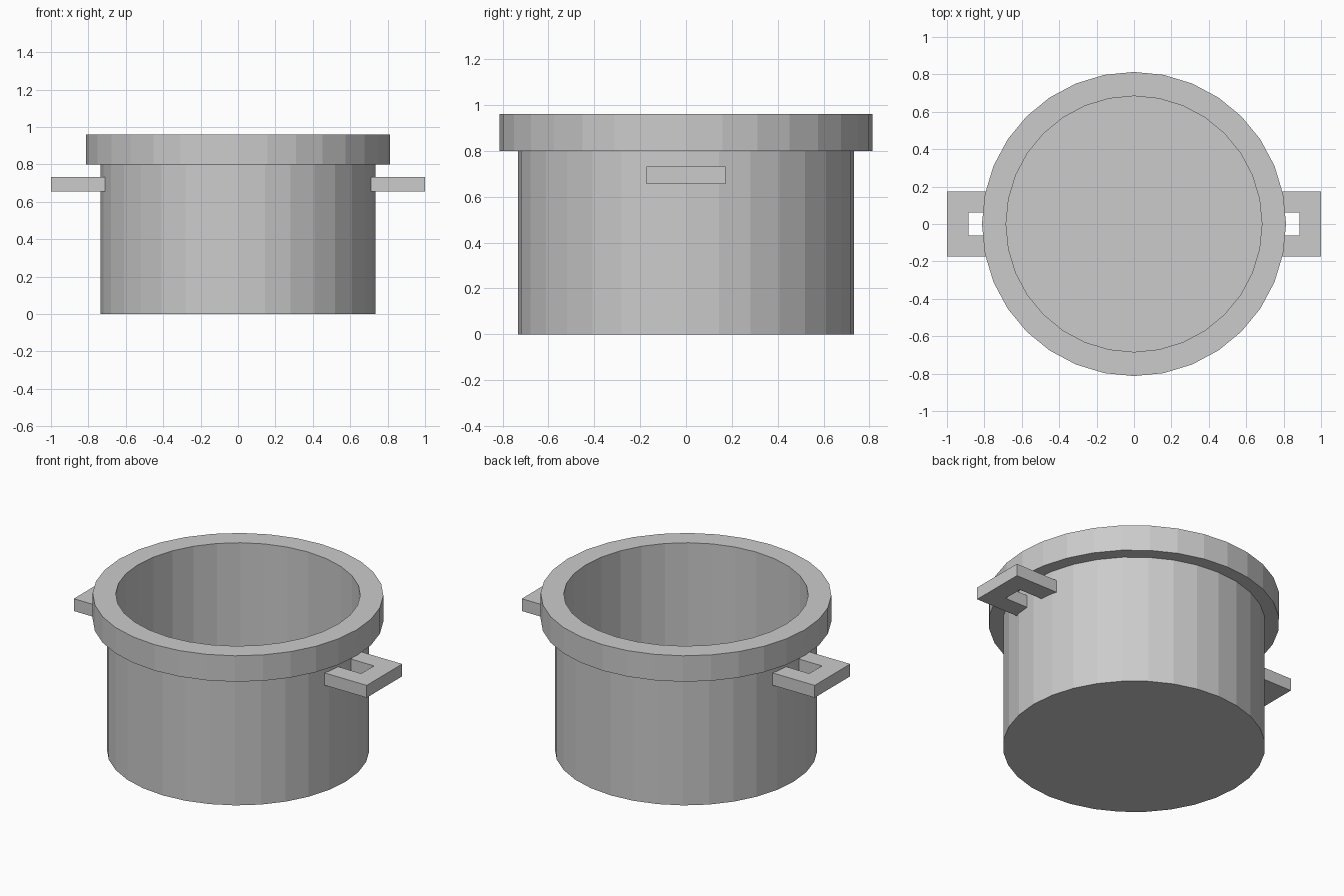
import bpy
import bmesh
import math

cube = bpy.data.objects.get("Cube")
if cube:
    bpy.data.objects.remove(cube, do_unlink=True)

SIDES = 32
BODY_R, RIM_R, INNER_R = 0.734, 0.813, 0.684
FLOOR_Z, RIM_Z, TOP_Z = 0.05, 0.80, 0.96

metal = bpy.data.materials.new("grey metal")
metal.use_nodes = True
grey = (0.6, 0.6, 0.6, 1.0)
metal.diffuse_color = grey
metal.node_tree.nodes["Principled BSDF"].inputs["Base Color"].default_value = grey


def finish(name, bm):
    """Turn a bmesh into a flat-shaded object."""
    bmesh.ops.recalc_face_normals(bm, faces=bm.faces)
    mesh = bpy.data.meshes.new(name)
    bm.to_mesh(mesh)
    bm.free()
    mesh.materials.append(metal)
    obj = bpy.data.objects.new(name, mesh)
    bpy.context.collection.objects.link(obj)
    return obj


def lathe(name, profile):
    """Sweep (radius, height) points round z, capping both ends."""
    bm = bmesh.new()
    rings = []
    for r, z in profile:
        angles = [math.tau * i / SIDES for i in range(SIDES)]
        rings.append([bm.verts.new((r * math.cos(a), r * math.sin(a), z)) for a in angles])
    for low, high in zip(rings, rings[1:]):
        for i in range(SIDES):
            j = (i + 1) % SIDES
            bm.faces.new((low[i], low[j], high[j], high[i]))
    bm.faces.new(rings[0])
    bm.faces.new(rings[-1])
    return finish(name, bm)


def extrude_outline(name, outline, z0, z1):
    """Raise a flat outline into a solid."""
    bm = bmesh.new()
    face = bm.faces.new([bm.verts.new((x, y, z0)) for x, y in outline])
    raised = bmesh.ops.extrude_face_region(bm, geom=[face], use_keep_orig=True)
    verts = [g for g in raised["geom"] if isinstance(g, bmesh.types.BMVert)]
    bmesh.ops.translate(bm, verts=verts, vec=(0, 0, z1 - z0))
    return finish(name, bm)


# Hollow pot with a thick overhanging rim
lathe("pot_body", [
    (BODY_R, 0), (BODY_R, RIM_Z), (RIM_R, RIM_Z), (RIM_R, TOP_Z),
    (INNER_R, TOP_Z), (INNER_R, FLOOR_Z),
])

# U-shaped handles, arms sunk into the wall
ROOT, GRIP, TIP = 0.70, 0.885, 1.0
HALF, GAP = 0.173, 0.062
half_outline = [(ROOT, GAP), (ROOT, HALF), (TIP, HALF)]
outline = [(GRIP, -GAP), (GRIP, GAP)] + half_outline
outline += [(x, -y) for x, y in reversed(half_outline)]
for name, side in (("left_handle", 1), ("right_handle", -1)):
    extrude_outline(name, [(side * x, y) for x, y in outline], 0.656, 0.732)
